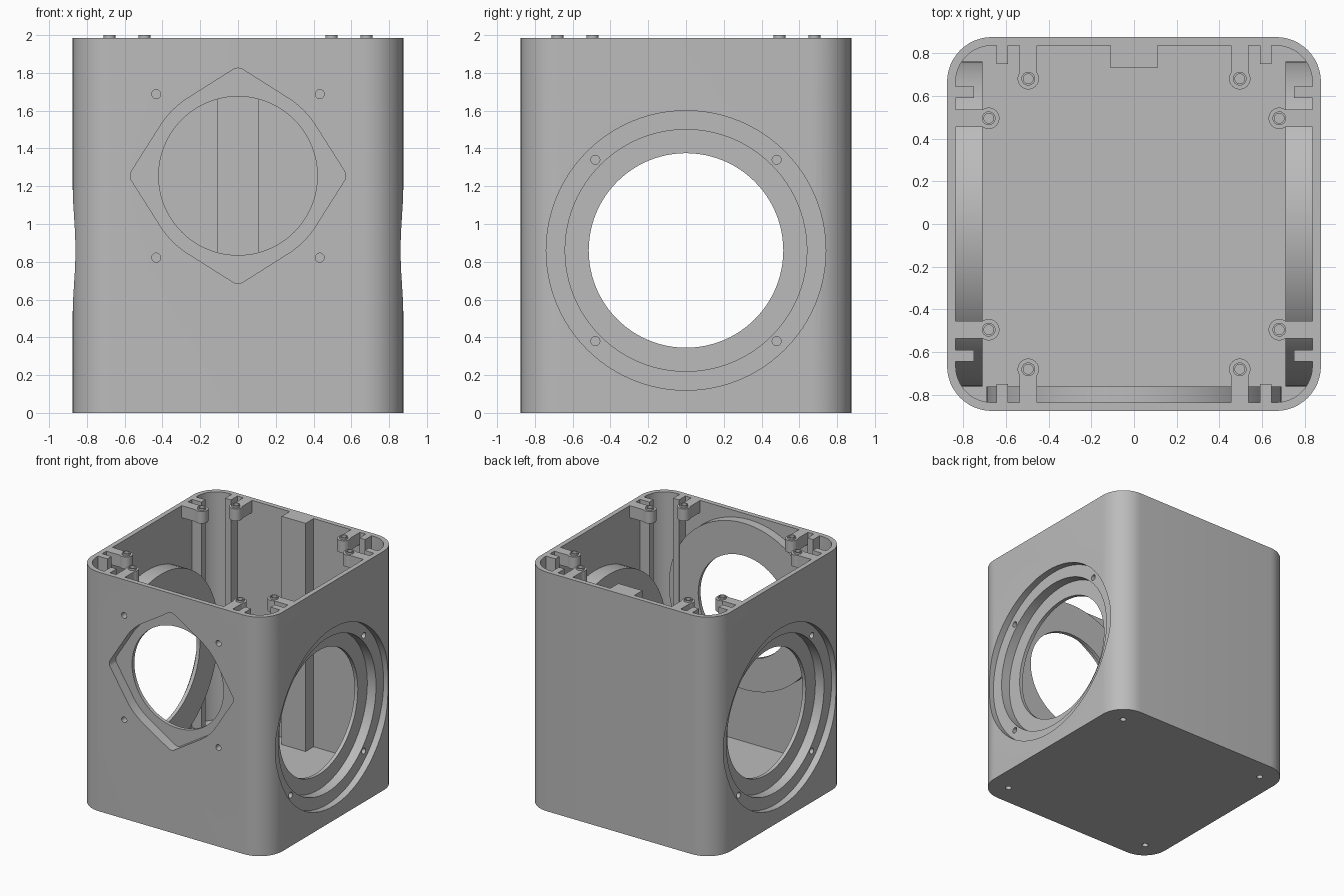
import bpy, bmesh
from math import sin, cos, pi, radians, acos

cube = bpy.data.objects.get("Cube")
if cube:
    bpy.data.objects.remove(cube, do_unlink=True)

grey = bpy.data.materials.new("plain_grey")
grey.use_nodes = True
GREY = (0.5, 0.5, 0.5, 1)
grey.diffuse_color = GREY
grey.node_tree.nodes["Principled BSDF"].inputs["Base Color"].default_value = GREY

HEIGHT, FLOOR, HALF = 1.985, 0.09, 0.875
OVER = 2.3          # height that clears the open top


def arc(cx, cy, r, a0, a1, n):
    return [(cx + r * cos(a0 + (a1 - a0) * i / n), cy + r * sin(a0 + (a1 - a0) * i / n))
            for i in range(n + 1)]


def circle(cx, cy, r, n=96):
    return arc(cx, cy, r, 0, 2 * pi, n)[:-1]


def rect(x0, x1, y0, y1):
    return [(x0, y0), (x1, y0), (x1, y1), (x0, y1)]


def rounded_square(half, r):
    c = half - r
    pts = []
    for k, (sx, sy) in enumerate([(1, 1), (-1, 1), (-1, -1), (1, -1)]):
        pts += arc(sx * c, sy * c, r, k * pi / 2, (k + 1) * pi / 2, 12)
    return pts


def bulged_diamond(cy, big, tip, r):
    """Round plate drawn out into four small rounded points."""
    phi = acos((big - r) / tip)
    pts = []
    for k in range(4):
        a = k * pi / 2
        pts += arc(tip * cos(a), cy + tip * sin(a), r, a - phi, a + phi, 8)
        pts += arc(0, cy, big, a + phi, a + pi / 2 - phi, 10)[1:-1]
    return pts


def prism(name, outline, lo, hi, axis="z"):
    """Extrude a flat outline along one axis."""
    place = {"x": lambda u, v, w: (w, u, v),
             "y": lambda u, v, w: (u, w, v),
             "z": lambda u, v, w: (u, v, w)}[axis]
    bm = bmesh.new()
    a = [bm.verts.new(place(u, v, lo)) for u, v in outline]
    b = [bm.verts.new(place(u, v, hi)) for u, v in outline]
    bm.faces.new(a)
    bm.faces.new(b)
    n = len(a)
    for i in range(n):
        j = (i + 1) % n
        bm.faces.new((a[i], a[j], b[j], b[i]))
    bmesh.ops.recalc_face_normals(bm, faces=bm.faces)
    mesh = bpy.data.meshes.new(name)
    bm.to_mesh(mesh)
    bm.free()
    mesh.materials.append(grey)
    obj = bpy.data.objects.new(name, mesh)
    bpy.context.collection.objects.link(obj)
    return obj


def combine(target, tool, operation="DIFFERENCE"):
    mod = target.modifiers.new("combine", "BOOLEAN")
    mod.object, mod.operation, mod.solver = tool, operation, "EXACT"
    bpy.context.view_layer.objects.active = target
    bpy.ops.object.modifier_apply(modifier=mod.name)
    bpy.data.objects.remove(tool, do_unlink=True)


def span(s, a, b):
    return tuple(sorted((s * a, s * b)))


SIGNS = (-1, 1)
CORNERS = [(sx, sy) for sx in SIGNS for sy in SIGNS]
SIDE_Z, FRONT_Z = 0.86, 1.255

# Inside space, with every inner fitting subtracted from it
cavity = prism("cavity", rounded_square(0.835, 0.17), FLOOR, OVER - 0.1)
for s in SIGNS:
    combine(cavity, prism("side_collar", circle(0, SIDE_Z, 0.76), *span(s, 0.71, 0.95), "x"))
combine(cavity, prism("front_collar", circle(0, FRONT_Z, 0.69), -0.95, -0.76, "y"))
combine(cavity, prism("back_rib", rect(-0.11, 0.11, 0.73, 0.95), 0, OVER))

# Corner rails and screw bosses, on both walls of each corner
boss_centres = []
for sx, sy in CORNERS:
    for swap in (False, True):
        def plan(along, out):
            p, q = (span(sx, *along), span(sy, *out)) if swap else (span(sx, *out), span(sy, *along))
            return rect(*p, *q)
        bx, by = (0.495, 0.68) if swap else (0.68, 0.495)
        boss_centres.append((sx * bx, sy * by))
        combine(cavity, prism("rail", plan((0.59, 0.643), (0.75, 0.95)), 0, OVER))
        combine(cavity, prism("boss_arm", plan((0.454, 0.536), (0.68, 0.95)), HEIGHT - 0.1, OVER))
        combine(cavity, prism("boss_end", circle(sx * bx, sy * by, 0.05, 32), HEIGHT - 0.1, OVER))

# Outer case
case = prism("case_body", rounded_square(HALF, 0.21), 0, HEIGHT)
combine(case, cavity)

# Stepped round openings with screw holes in the sides
combine(case, prism("side_hole", circle(0, SIDE_Z, 0.515), -1, 1, "x"))
for s in SIGNS:
    combine(case, prism("outer_step", circle(0, SIDE_Z, 0.74), *span(s, 0.82, 1), "x"))
    combine(case, prism("inner_step", circle(0, SIDE_Z, 0.64), *span(s, 0.74, 1), "x"))
    for sy, sz in CORNERS:
        hole = circle(sy * 0.48, SIDE_Z + sz * 0.48, 0.024, 20)
        combine(case, prism("side_screw", hole, *span(s, 0.75, 1), "x"))

# Pointed recess, opening and screw holes in the front
combine(case, prism("front_recess", bulged_diamond(FRONT_Z, 0.49, 0.52, 0.05), -1, -0.79, "y"))
combine(case, prism("front_hole", circle(0, FRONT_Z, 0.42), -1, -0.5, "y"))
for sx, sz in CORNERS:
    hole = circle(sx * 0.433, FRONT_Z + sz * 0.433, 0.024, 20)
    combine(case, prism("front_screw", hole, -1, -0.79, "y"))

# Foot screw holes underneath
for sx, sy in CORNERS:
    combine(case, prism("foot_screw", circle(sx * 0.7, sy * 0.7, 0.024, 20), -0.1, 0.06))

# Raised ring and screw hole on each boss
for x, y in boss_centres:
    combine(case, prism("boss_ring", circle(x, y, 0.032, 24), HEIGHT - 0.04, 2), "UNION")
    combine(case, prism("boss_screw", circle(x, y, 0.023, 24), HEIGHT - 0.08, 2.1))

bpy.ops.object.select_all(action="DESELECT")
case.select_set(True)
bpy.context.view_layer.objects.active = case
bpy.ops.object.shade_smooth_by_angle(angle=radians(30))
